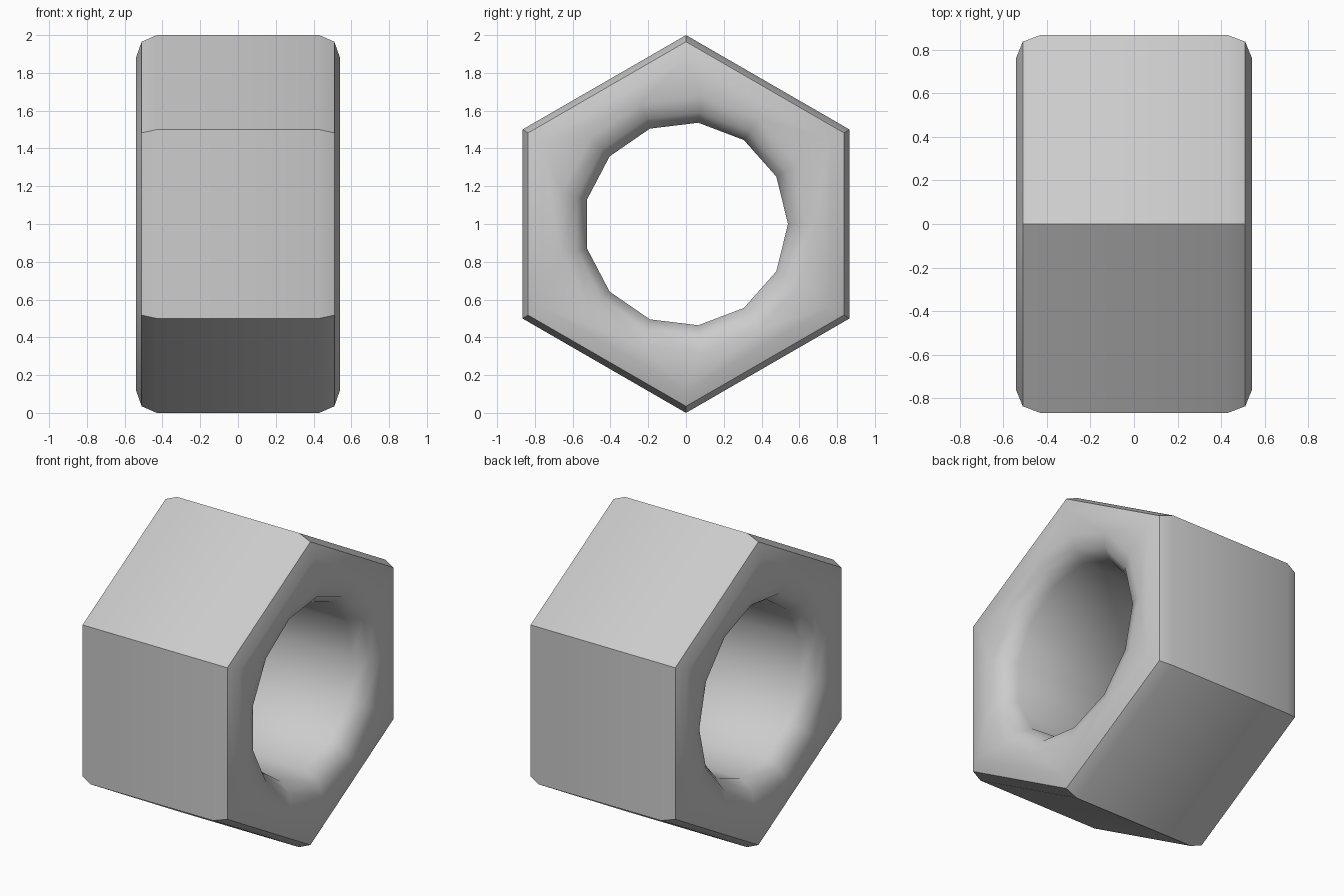
import bpy, bmesh, math

cube = bpy.data.objects.get("Cube")
if cube:
    bpy.data.objects.remove(cube, do_unlink=True)

# Plain grey metal
metal = bpy.data.materials.new("light_grey")
metal.use_nodes = True
GREY = (0.6, 0.6, 0.6, 1)
metal.diffuse_color = GREY
metal.node_tree.nodes["Principled BSDF"].inputs["Base Color"].default_value = GREY

# Half profiles as (x, radius), from the middle out to the end face
OUTER = [(0.43, 1.0), (0.51, 0.965), (0.54, 0.88)]
INNER = [(0.43, 0.54), (0.51, 0.595), (0.54, 0.68)]


def full(profile):
    """Mirror a half profile so it runs from -x to +x."""
    return [(-x, r) for x, r in reversed(profile)] + profile


def sleeve(bm, profile, sides, start):
    """Loft rings around the x axis and return the two open end loops."""
    rings = []
    for x, r in profile:
        angles = [start + math.tau * i / sides for i in range(sides)]
        rings.append([bm.verts.new((x, r * math.cos(a), 1 + r * math.sin(a)))
                      for a in angles])
    for a, b in zip(rings, rings[1:]):
        for i in range(sides):
            j = (i + 1) % sides
            bm.faces.new((a[i], a[j], b[j], b[i]))
    return rings[0], rings[-1]


def loop_edges(bm, ring):
    return [bm.edges.get((v, ring[i - 1])) for i, v in enumerate(ring)]


# Hexagonal body and thirteen-sided bore, joined by flat end faces
bm = bmesh.new()
hex_ends = sleeve(bm, full(OUTER), 6, math.pi / 2)
bore_ends = sleeve(bm, full(INNER), 13, 0)
for outer, inner in zip(hex_ends, bore_ends):
    bmesh.ops.triangle_fill(bm, use_beauty=True,
                            edges=loop_edges(bm, outer) + loop_edges(bm, inner))
bmesh.ops.recalc_face_normals(bm, faces=bm.faces)

mesh = bpy.data.meshes.new("hex_nut")
bm.to_mesh(mesh)
bm.free()
mesh.materials.append(metal)
nut = bpy.data.objects.new("hex_nut", mesh)
bpy.context.collection.objects.link(nut)

# Soft bevels and bore, crisp hexagon corners
bpy.ops.object.select_all(action="DESELECT")
nut.select_set(True)
bpy.context.view_layer.objects.active = nut
bpy.ops.object.shade_smooth_by_angle(angle=math.radians(40))
